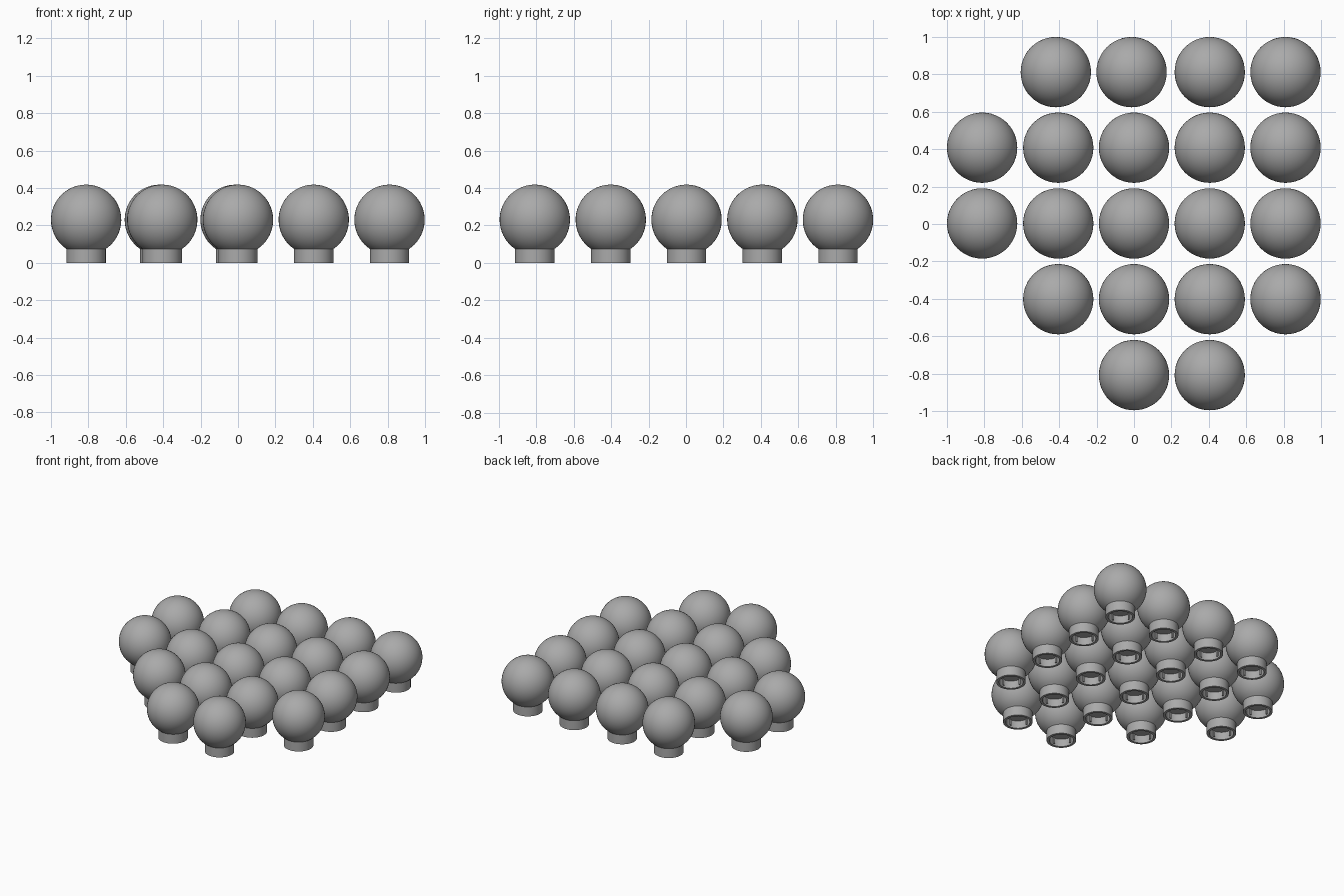
import bpy, bmesh, math

if "Cube" in bpy.data.objects:
    bpy.data.objects.remove(bpy.data.objects["Cube"])

R, CZ = 0.188, 0.23            # ball radius and centre height
COLLAR, INNER = 0.105, 0.086   # collar outer and inner radius
CEIL = 0.06                    # height of the socket ceiling
SEG = 48

gray = bpy.data.materials.new("plain_gray")
gray.diffuse_color = (0.4, 0.4, 0.4, 1)
gray.use_nodes = True
gray.node_tree.nodes["Principled BSDF"].inputs["Base Color"].default_value = gray.diffuse_color

# Profile: ball from the top to the collar, down, and into the hollow socket
a_end = math.pi - math.asin(COLLAR / R)
profile = [(R * math.sin(a_end * i / 24), CZ + R * math.cos(a_end * i / 24))
           for i in range(25)]
profile += [(COLLAR, 0), (INNER, 0), (INNER, CEIL), (0, CEIL)]

bm = bmesh.new()
verts = [bm.verts.new((r, 0, z)) for r, z in profile]
edges = [bm.edges.new(p) for p in zip(verts, verts[1:])]
bmesh.ops.spin(bm, geom=verts + edges, cent=(0, 0, 0), axis=(0, 0, 1),
               angle=math.tau, steps=SEG, use_merge=False)
bmesh.ops.remove_doubles(bm, verts=bm.verts, dist=1e-5)
bmesh.ops.recalc_face_normals(bm, faces=bm.faces)

# Small grip ribs on the socket wall
for k in range(4):
    a = math.tau * k / 4
    rib = bmesh.ops.create_cube(bm, size=1)["verts"]
    bmesh.ops.scale(bm, vec=(0.012, 0.014, 0.045), verts=rib)
    bmesh.ops.translate(bm, vec=(INNER - 0.003, 0, 0.0355), verts=rib)
    for v in rib:
        x, y = v.co.x, v.co.y
        v.co.x = x * math.cos(a) - y * math.sin(a)
        v.co.y = x * math.sin(a) + y * math.cos(a)

mesh = bpy.data.meshes.new("ball_with_collar")
bm.to_mesh(mesh)
bm.free()
mesh.materials.append(gray)

# Rows of balls, front to back: y, then the x positions
rows = [(-0.808, (0, 0.405)),
        (-0.402, (-0.405, 0, 0.405, 0.81)),
        (0.003, (-0.812, -0.405, 0, 0.405, 0.81)),
        (0.408, (-0.812, -0.405, 0, 0.405, 0.81)),
        (0.812, (-0.418, -0.013, 0.405, 0.81))]
for y, xs in rows:
    for x in xs:
        ob = bpy.data.objects.new("ball", mesh)
        ob.location = (x, y, 0)
        bpy.context.collection.objects.link(ob)
        ob.select_set(True)
        bpy.context.view_layer.objects.active = ob

# Smooth shading on the shared mesh, keeping collar edges sharp
mesh.shade_smooth()
mesh.set_sharp_from_angle(angle=math.radians(30))
